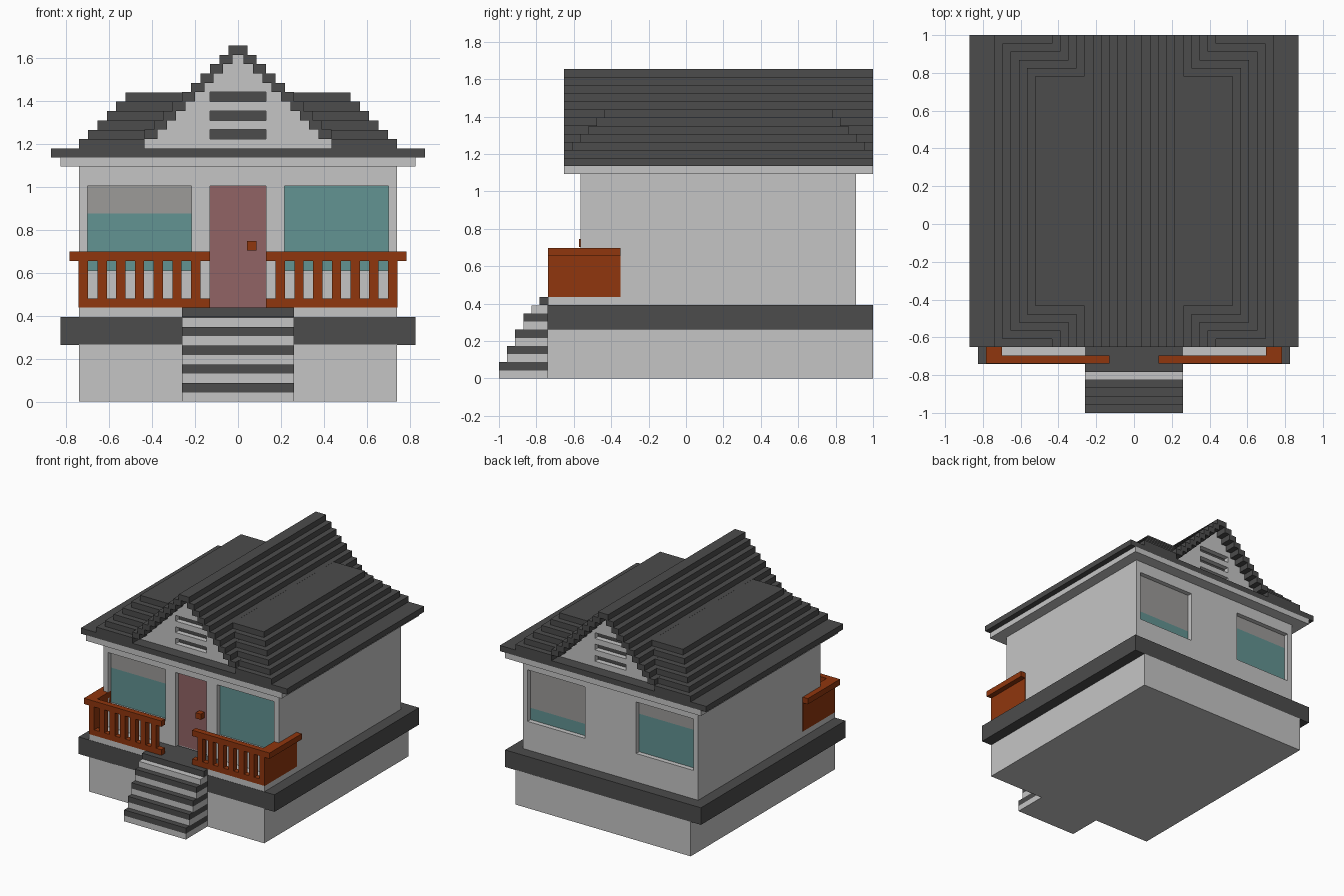
import bpy, bmesh

cube = bpy.data.objects.get("Cube")
if cube:
    bpy.data.objects.remove(cube, do_unlink=True)

U = 0.0435  # building module


def material(name, rgb):
    lin = [(c / 255 / 12.92) if c < 11 else ((c / 255 + 0.055) / 1.055) ** 2.4 for c in rgb]
    m = bpy.data.materials.new(name)
    m.use_nodes = True
    m.diffuse_color = (*lin, 1)
    bsdf = m.node_tree.nodes["Principled BSDF"]
    bsdf.inputs["Base Color"].default_value = (*lin, 1)
    bsdf.inputs["Roughness"].default_value = 0.8
    return m


LIGHT = material("light_grey", (197, 197, 197))
DARK = material("dark_grey", (76, 76, 76))
WOOD = material("orange_wood", (144, 54, 13))
DOOR = material("muted_red", (145, 99, 101))
GLASS = material("teal_glass", (98, 147, 146))
BLIND = material("blind_grey", (156, 155, 153))


def boxes(name, mat, items):
    """One object from boxes given as (x0, x1, y0, y1, z0, z1)."""
    bm = bmesh.new()
    for x0, x1, y0, y1, z0, z1 in items:
        vs = bmesh.ops.create_cube(bm, size=1)["verts"]
        for v in vs:
            v.co = ((x0 + x1) / 2 + v.co.x * (x1 - x0),
                    (y0 + y1) / 2 + v.co.y * (y1 - y0),
                    (z0 + z1) / 2 + v.co.z * (z1 - z0))
    me = bpy.data.meshes.new(name)
    bm.to_mesh(me)
    bm.free()
    me.materials.append(mat)
    ob = bpy.data.objects.new(name, me)
    bpy.context.collection.objects.link(ob)
    return ob


def both(items):
    """Add copies mirrored across x = 0."""
    return items + [(-b, -a, *rest) for a, b, *rest in items]


# Foundation and band
boxes("foundation", LIGHT, [(-0.74, 0.74, -0.74, 1.0, 0, 0.265)])
boxes("foundation_band", DARK, [(-0.826, 0.826, -0.74, 1.0, 0.263, 0.393)])

# Porch floor, landing and stairs
boxes("porch_floor", LIGHT, both([(0.26, 0.74, -0.738, -0.54, 0.393, 0.437)]))
boxes("landing", DARK, [(-0.26, 0.26, -0.783, -0.54, 0.393, 0.437)])
treads, risers = [], [(-0.26, 0.26, -0.826, -0.73, 8 * U, 9 * U)]
for i in range(4):
    y = -1 + U * i
    risers.append((-0.26, 0.26, y, -0.73, 2 * i * U, (2 * i + 1) * U))
    treads.append((-0.26, 0.26, y, -0.73, (2 * i + 1) * U, (2 * i + 2) * U))
boxes("stair_risers", LIGHT, risers)
boxes("stair_treads", DARK, treads)

# Walls: a core with front and back skins around the openings
WX0, WX1, WZ0, WZ1 = 0.217, 0.70, 0.61, 1.003
DX = 0.131
core = [(-0.74, 0.74, -0.522, 0.867, 0.393, 1.095)]
for y0, y1, has_door in ((-0.565, -0.522, True), (0.867, 0.91, False)):
    core.append((-0.74, 0.74, y0, y1, WZ1, 1.095))
    inner = DX if has_door else 0
    core += both([(WX1, 0.74, y0, y1, WZ0, WZ1),
                  (inner, WX0, y0, y1, WZ0, WZ1),
                  (inner, 0.74, y0, y1, 0.393, WZ0)])
boxes("walls", LIGHT, core)

# Window panes and blinds: side, surface, height where the blind ends
PANES = (("front_left", 1, -0.525, WZ1), ("front_right", -1, -0.525, 0.875),
         ("back_left", 1, 0.870, 0.70), ("back_right", -1, 0.870, 0.90))
for name, side, y, split in PANES:
    a, b = sorted((side * WX0, side * WX1))
    boxes(name + "_window", GLASS, [(a, b, y - 0.004, y + 0.004, WZ0, split)])
    if split < WZ1:
        boxes(name + "_blind", BLIND, [(a, b, y - 0.004, y + 0.004, split, WZ1)])

# Door and knob
boxes("door", DOOR, [(-DX, DX, -0.529, -0.52, 0.437, WZ1)])
boxes("door_knob", WOOD, [(0.043, 0.087, -0.572, -0.528, 0.703, 0.746)])

# Porch railings
rail = [(0.13, 0.783, -0.738, -0.695, 0.655, 0.699),
        (0.70, 0.783, -0.738, -0.35, 0.655, 0.699),
        (0.13, 0.742, -0.738, -0.695, 0.437, 0.48),
        (0.70, 0.742, -0.738, -0.35, 0.437, 0.656)]
for i in range(7):
    x = 0.697 - 2 * U * i
    rail.append((x, x + U, -0.738, -0.695, 0.47, 0.66))
boxes("porch_railings", WOOD, both(rail))

# Eaves
boxes("eave_trim", LIGHT, [(-0.826, 0.826, -0.652, 1.0, 1.093, 1.136)])
boxes("eave_slab", DARK, [(-0.87, 0.87, -0.652, 1.0, 1.135, 1.178)])

# Stepped gable: roof shell, gable body and recessed vents, from ridge down
TOP = 1.656
shell = [(-U, U, -0.652, 1.0, TOP - U, TOP)]
body, vents = [], []
for k in range(1, 11):
    z1 = TOP - U * k
    z0 = z1 - U
    if k < 10:
        shell += both([(U * (k - 0.4), U * (k + 1), -0.652, 1.0, z0, z1)])
    w = U * k
    if k in (5, 7, 9):
        body.append((-w, w, -0.522, 0.867, z0, z1))
        for y0, y1 in ((-0.565, -0.522), (0.867, 0.91)):
            body += both([(DX, w, y0, y1, z0, z1)])
        vents += [(-DX, DX, y - 0.004, y + 0.004, z0, z1) for y in (-0.522, 0.867)]
    else:
        body.append((-w, w, -0.565, 0.91, z0, z1))
boxes("gable_roof", DARK, shell)
boxes("gable_body", LIGHT, body)
boxes("gable_vents", DARK, vents)

# Stepped hip roofs at both sides
hip = []
for i in range(6):
    z = 1.177 + U * i
    inner = U * (10 - i) if i else U * 10
    hip.append((inner, 0.74 - U * i, -0.652 + U * i, 1.0 - U * i, z, z + U))
boxes("hip_roofs", DARK, both(hip))
